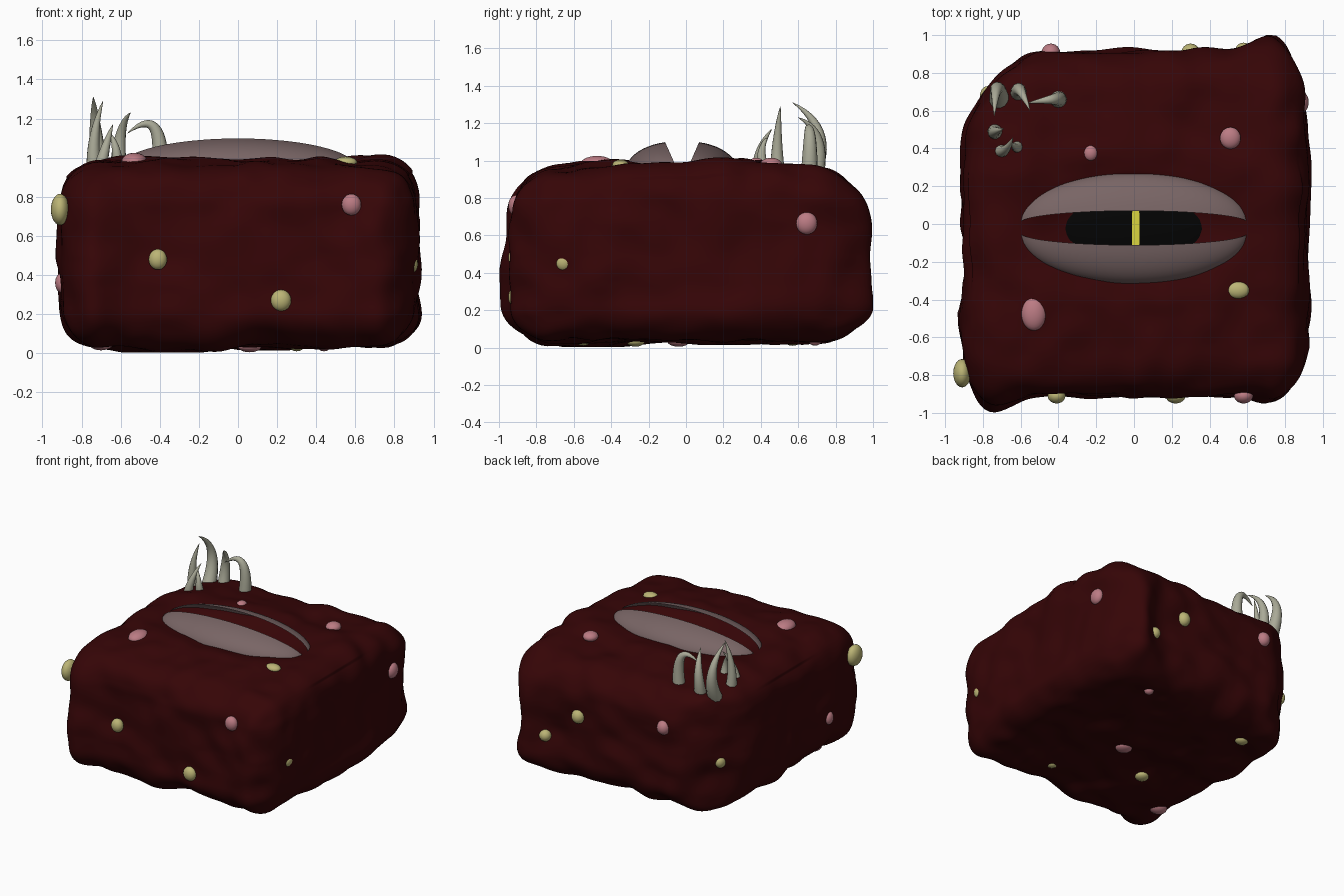
import bpy, bmesh, math
from mathutils import Vector, noise

if "Cube" in bpy.data.objects:
    bpy.data.objects.remove(bpy.data.objects["Cube"])


def mat(name, c):
    m = bpy.data.materials.new(name)
    m.diffuse_color = (*c, 1)
    m.use_nodes = True
    m.node_tree.nodes["Principled BSDF"].inputs["Base Color"].default_value = m.diffuse_color
    return m


FLESH = mat("flesh", (0.036, 0.0015, 0.002))
LID = mat("lid", (0.19, 0.13, 0.13))
BLACK = mat("black", (0.001, 0.001, 0.001))
GLOW = mat("pupil_yellow", (0.7, 0.66, 0.05))
PINK = mat("pink", (0.5, 0.2, 0.23))
YELLOW = mat("yellow", (0.5, 0.46, 0.18))
BONE = mat("bone", (0.4, 0.4, 0.31))


def finish(name, bm, m):
    me = bpy.data.meshes.new(name)
    bm.to_mesh(me)
    bm.free()
    me.materials.append(m)
    for p in me.polygons:
        p.use_smooth = True
    ob = bpy.data.objects.new(name, me)
    bpy.context.collection.objects.link(ob)
    return ob


# Lumpy rounded block
HALF, R, ZC = Vector((0.905, 0.91, 0.471)), 0.2, 0.506


def bump(p, x, y, w, z=0.45, h=0.42):
    return math.exp(-((p.x - x) ** 2 + (p.y - y) ** 2) / (w * w) - ((p.z - z) / h) ** 4)


def shape(q):
    p = Vector(q[i] * HALF[i] for i in range(3))
    core = Vector(max(-HALF[i] + R, min(HALF[i] - R, p[i])) for i in range(3))
    n = p - core
    n = n.normalized() if n.length > 1e-6 else Vector((0, 0, 1))
    p = core + n * R
    # slanted back-left corner, soft limit
    over = (p.y - p.x) - 1.33
    if over > 0:
        cut = over - 0.16 * (1 - math.exp(-over / 0.16))
        p += Vector((0.5, -0.5, 0)) * cut
    p.z += ZC
    # ridged vertical corners, pulled out in y and in a little in x
    o = p.copy()
    p.y += 0.10 * bump(o, 0.73, 0.92, 0.15)
    p.y -= 0.08 * bump(o, -0.76, -0.92, 0.14)
    p.y -= 0.035 * bump(o, 0.73, -0.92, 0.12)
    p.x -= 0.03 * (bump(o, 0.92, 0.8, 0.2) + bump(o, 0.92, -0.85, 0.2))
    p.x += 0.02 * bump(o, 0.9, 0.0, 0.45)
    # top sags towards front, back and left; underside sags near one point
    fall = max(0, abs(o.y) - 0.42) * 0.1 + max(0, -o.x - 0.55) * 0.08
    p.z -= fall * max(0, o.z - 0.3) / 0.7
    p.z -= 0.03 * bump(o, -0.4, -0.5, 0.25, 0.0, 0.2)
    # surface lumps
    lump = 0.03 * noise.noise(o * 2.6) + 0.022 * noise.noise(o * 6 + Vector((7, 3, 1)))
    if o.z > 0.9:
        # raised rim and eye socket
        e = math.hypot(o.x / 0.6, (o.y + 0.02) / 0.27)
        lump *= 1 - math.exp(-(e / 1.2) ** 4)
        lump += 0.016 * math.exp(-((e - 1.45) / 0.3) ** 2)
        lump -= 0.085 * math.exp(-(e / 0.85) ** 6)
    return p + n * lump


bm = bmesh.new()
bmesh.ops.create_cube(bm, size=2)
bmesh.ops.subdivide_edges(bm, edges=bm.edges[:], cuts=63, use_grid_fill=True)
for v in bm.verts:
    v.co = shape(v.co)
for v in bm.verts:
    v.co.z = max(0.003, v.co.z)
    v.co.y = max(-1, min(1, v.co.y))
finish("body", bm, FLESH)


# Eyelids: open shells cut from a flattened ellipsoid
def lid(name, yc, ry, side):
    bm = bmesh.new()
    nt, na = 40, 14
    grid = []
    for i in range(nt + 1):
        t = math.pi * (0.005 + 0.99 * i / nt)
        row = []
        for j in range(na + 1):
            a = math.radians(-25 + 101 * j / na)
            row.append(bm.verts.new((-0.605 * math.cos(t),
                                     yc + side * ry * math.sin(t) * math.cos(a),
                                     0.95 + 0.153 * math.sin(t) * math.sin(a))))
        grid.append(row)
    for i in range(nt):
        for j in range(na):
            f = [grid[i][j], grid[i + 1][j], grid[i + 1][j + 1], grid[i][j + 1]]
            bm.faces.new(f if side < 0 else f[::-1])
    finish(name, bm, LID)


lid("back_eyelid", 0.005, 0.268, 1)
lid("front_eyelid", -0.045, 0.275, -1)


def ball(name, c, r, m):
    bm = bmesh.new()
    bmesh.ops.create_uvsphere(bm, u_segments=24, v_segments=14, radius=1)
    for v in bm.verts:
        v.co = Vector((v.co.x * r[0] + c[0], v.co.y * r[1] + c[1], v.co.z * r[2] + c[2]))
    return finish(name, bm, m)


# Eyeball and slit pupil, sunk in the socket
ball("eyeball", (-0.005, -0.025, 0.875), (0.41, 0.21, 0.06), BLACK)
bpy.ops.mesh.primitive_cube_add(size=1, location=(0.01, -0.022, 0.925))
pupil = bpy.context.object
pupil.name = "pupil"
pupil.scale = (0.04, 0.19, 0.025)
pupil.data.materials.append(GLOW)

# Warts: centre, radii, colour
P, Y = PINK, YELLOW
WARTS = [
    ((-0.23, 0.375, 0.985), (0.038, 0.042, 0.03), P), ((0.51, 0.455, 0.98), (0.055, 0.058, 0.035), P),
    ((-0.53, -0.475, 0.98), (0.066, 0.09, 0.045), P), ((0.55, -0.35, 0.975), (0.06, 0.045, 0.03), Y),
    ((-0.91, -0.79, 0.735), (0.047, 0.075, 0.08), Y), ((-0.41, -0.91, 0.48), (0.047, 0.04, 0.053), Y),
    ((0.22, -0.91, 0.27), (0.052, 0.04, 0.055), Y), ((0.58, -0.91, 0.76), (0.05, 0.04, 0.055), P),
    ((0.885, 0.645, 0.665), (0.04, 0.057, 0.06), P), ((0.89, -0.655, 0.455), (0.03, 0.042, 0.044), Y),
    ((-0.44, 0.905, 0.69), (0.05, 0.05, 0.055), P), ((0.30, 0.905, 0.58), (0.05, 0.05, 0.055), Y),
    ((0.58, 0.915, 0.36), (0.045, 0.045, 0.045), Y), ((-0.775, 0.68, 0.43), (0.04, 0.05, 0.05), Y),
    ((-0.905, -0.48, 0.36), (0.03, 0.04, 0.05), P), ((-0.70, -0.57, 0.06), (0.07, 0.06, 0.045), P),
    ((0.06, -0.04, 0.035), (0.06, 0.06, 0.03), P), ((0.44, 0.69, 0.04), (0.035, 0.035, 0.03), P),
    ((0.30, -0.55, 0.04), (0.04, 0.04, 0.03), Y), ((-0.30, -0.27, 0.035), (0.05, 0.05, 0.03), Y),
    ((-0.52, 0.57, 0.04), (0.05, 0.045, 0.03), Y),
]
for i, (c, r, m) in enumerate(WARTS):
    ball(f"wart_{i + 1}", c, r, m)

# Curved horns: base, control point, tip, base radius
HORNS = [
    ((-0.71, 0.64, 0.88), (-0.73, 0.82, 1.16), (-0.74, 0.57, 1.31), 0.055),
    ((-0.61, 0.69, 0.91), (-0.62, 0.76, 1.16), (-0.55, 0.60, 1.23), 0.045),
    ((-0.40, 0.66, 0.94), (-0.38, 0.67, 1.28), (-0.565, 0.64, 1.125), 0.045),
    ((-0.73, 0.49, 0.90), (-0.76, 0.48, 1.10), (-0.69, 0.505, 1.29), 0.044),
    ((-0.71, 0.39, 0.92), (-0.68, 0.37, 1.06), (-0.64, 0.46, 1.17), 0.038),
    ((-0.62, 0.42, 0.93), (-0.61, 0.38, 1.06), (-0.66, 0.44, 1.13), 0.035),
]
for k, (a, b, c, r) in enumerate(HORNS):
    cu = bpy.data.curves.new(f"horn_{k + 1}", 'CURVE')
    cu.dimensions = '3D'
    cu.bevel_depth = r
    cu.bevel_resolution = 4
    cu.use_fill_caps = True
    sp = cu.splines.new('POLY')
    sp.points.add(14)
    A, B, C = Vector(a), Vector(b), Vector(c)
    for i, p in enumerate(sp.points):
        t = i / 14
        p.co = (*(A * (1 - t) ** 2 + B * 2 * t * (1 - t) + C * t * t), 1)
        p.radius = max(0.02, (1 - t) ** 0.75)
    sp.use_smooth = True
    cu.materials.append(BONE)
    ob = bpy.data.objects.new(f"horn_{k + 1}", cu)
    bpy.context.collection.objects.link(ob)
    bpy.ops.object.select_all(action='DESELECT')
    ob.select_set(True)
    bpy.context.view_layer.objects.active = ob
    bpy.ops.object.convert(target='MESH')
